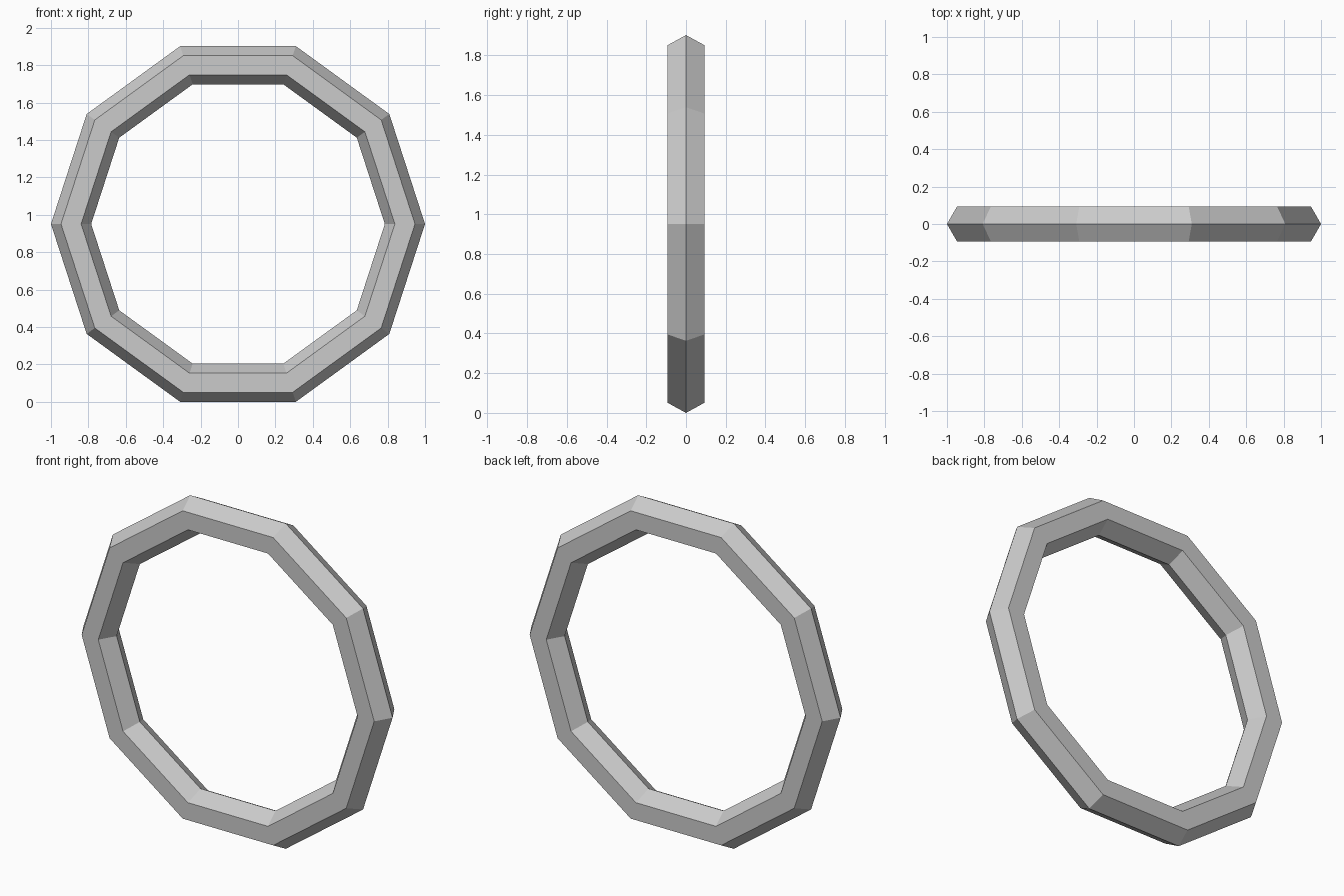
import bpy, math

if "Cube" in bpy.data.objects:
    bpy.data.objects.remove(bpy.data.objects["Cube"])

# Low-poly ring: 10 segments around, hexagonal section, standing upright
major = 0.8925
minor = 1.0 - major
centre_z = math.cos(math.radians(18))  # rests on its lowest flat side

bpy.ops.mesh.primitive_torus_add(
    major_segments=10, minor_segments=6,
    major_radius=major, minor_radius=minor,
    location=(0, 0, centre_z), rotation=(math.pi / 2, 0, 0))
ring = bpy.context.object
ring.name = "ring"
bpy.ops.object.shade_flat()
